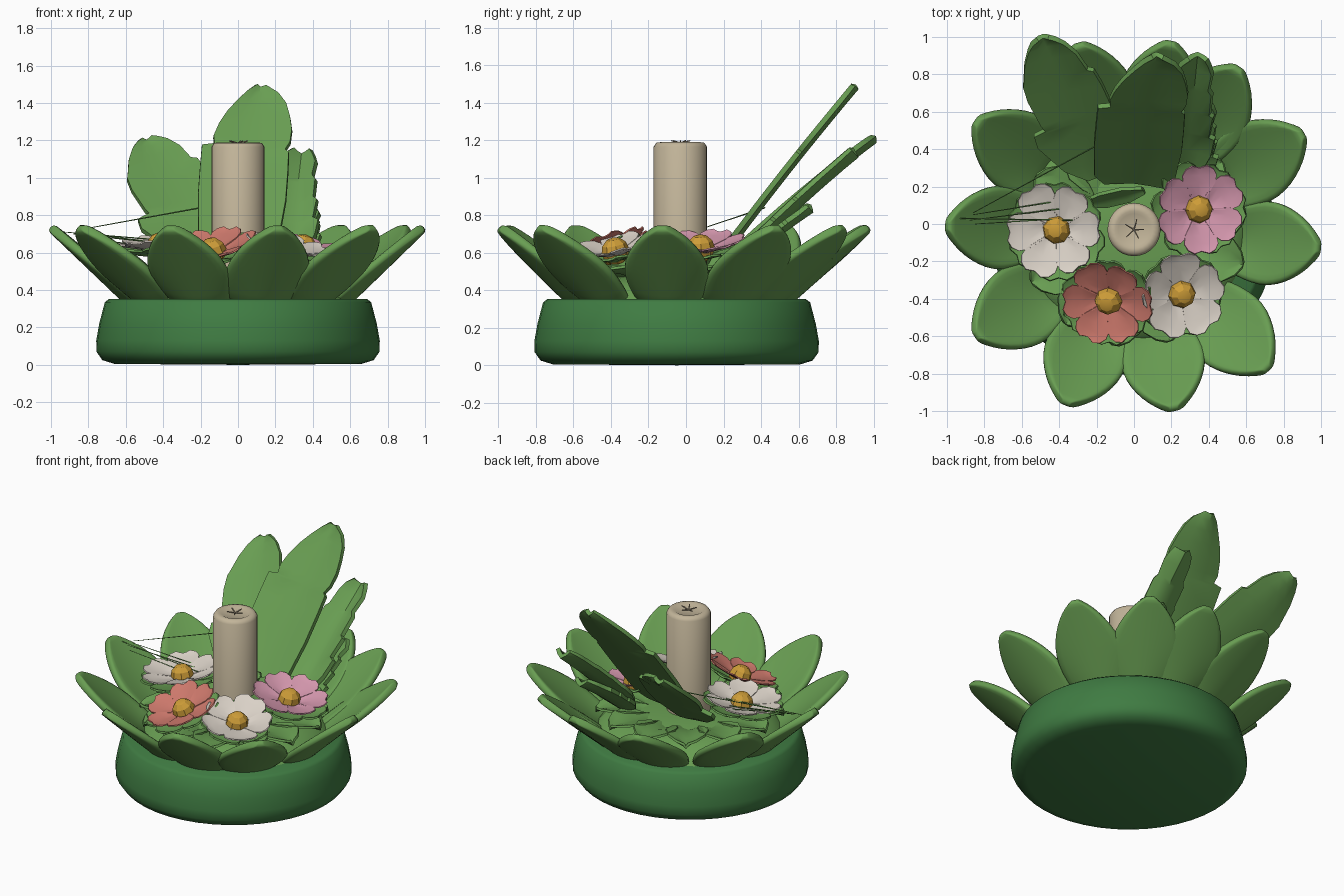
import bpy, bmesh, math, random
from mathutils import Vector, Matrix

random.seed(4)
cube = bpy.data.objects.get("Cube")
if cube:
    bpy.data.objects.remove(cube, do_unlink=True)


def material(name, rgb):
    m = bpy.data.materials.new(name)
    m.use_nodes = True
    m.diffuse_color = (*rgb, 1)
    m.node_tree.nodes["Principled BSDF"].inputs["Base Color"].default_value = (*rgb, 1)
    return m


base_green = material("base green", (.05, .20, .055))
leaf_green = material("leaf green", (.14, .34, .085))
wax = material("cream wax", (.54, .46, .32))
wick_brown = material("wick brown", (.40, .33, .23))
white = material("petal white", (.70, .64, .57))
pink = material("petal pink", (.66, .31, .42))
coral = material("petal coral", (.61, .19, .15))
gold = material("flower gold", (.62, .34, .04))


def finish(bm, name, mat, angle=40, soften=0):
    bmesh.ops.recalc_face_normals(bm, faces=bm.faces)
    me = bpy.data.meshes.new(name)
    bm.to_mesh(me)
    bm.free()
    me.materials.append(mat)
    me.shade_smooth()
    if not soften:
        me.set_sharp_from_angle(angle=math.radians(angle))
    ob = bpy.data.objects.new(name, me)
    bpy.context.collection.objects.link(ob)
    if soften:
        ob.modifiers.new("soften", 'SUBSURF').levels = soften
        ob.modifiers["soften"].render_levels = soften
    return ob


def add_sheet(bm, rows, thick):
    """Grid of points turned into a thin solid."""
    part = bmesh.new()
    vs = [[part.verts.new(p) for p in row] for row in rows]
    for a, b in zip(vs, vs[1:]):
        for i in range(len(a) - 1):
            part.faces.new((a[i], a[i + 1], b[i + 1], b[i]))
    part.normal_update()
    bmesh.ops.solidify(part, geom=part.faces[:], thickness=thick)
    tmp = bpy.data.meshes.new("sheet")
    part.to_mesh(tmp)
    part.free()
    bm.from_mesh(tmp)
    bpy.data.meshes.remove(tmp)


def lathe(name, profile, mat, centre, n=40, angle=40):
    bm = bmesh.new()
    vs = [bm.verts.new((r, 0, z)) for r, z in profile]
    edges = [bm.edges.new(p) for p in zip(vs, vs[1:])]
    bmesh.ops.spin(bm, geom=vs + edges, cent=(0, 0, 0), axis=(0, 0, 1),
                   angle=math.tau, steps=n)
    bmesh.ops.remove_doubles(bm, verts=bm.verts, dist=.0005)
    bmesh.ops.translate(bm, verts=bm.verts, vec=centre)
    return finish(bm, name, mat, angle)


def frame(origin, normal, spin=0):
    q = Vector(normal).to_track_quat('Z', 'Y').to_matrix().to_4x4()
    return Matrix.Translation(origin) @ q @ Matrix.Rotation(spin, 4, 'Z')


# Bowl, planting mound and candle
lathe("bowl_base", [(0, 0), (.66, .005), (.725, .025), (.757, .07), (.758, .13),
                    (.742, .22), (.712, .335), (.69, .352), (0, .352)],
      base_green, (0, -.05, 0), 44, 50)
lathe("planting_mound", [(.6, .35), (.54, .42), (.42, .46), (.2, .49), (0, .49)],
      leaf_green, (0, -.03, 0), 28)
lathe("candle", [(0, .4), (.142, .4), (.142, 1.165), (.128, 1.186), (.10, 1.19),
                 (.085, 1.182), (0, 1.178)], wax, (0, -.03, 0), 28, 50)

# Candle wick: short bent strands
for i in range(5):
    a = i * 1.3
    bm = bmesh.new()
    bmesh.ops.create_cone(bm, cap_ends=True, segments=6, radius1=.005, radius2=.003,
                          depth=.06, matrix=frame((.025 * math.cos(a), -.03 + .025 * math.sin(a), 1.19),
                                                  (math.cos(a), math.sin(a), .25)))
    finish(bm, f"wick_strand_{i + 1}", wick_brown)

# Ring of thick outer petals, rooted in the bowl and placed by tip position
tips = [(1.01, -.13), (.92, .49), (.57, .85), (.2, .99), (-.3, .98), (-.86, .56),
        (-1.02, -.01), (-.86, -.61), (-.37, -.98), (.22, -1.01), (.73, -.79)]
petal_shape = [(0, .18), (.18, .215), (.38, .238), (.54, .226), (.7, .188),
               (.84, .134), (.94, .075), (1, .02)]
for i, (x, y) in enumerate(tips):
    out = Vector((x, y + .04, 0))
    reach = out.length
    out.normalize()
    side = Vector((-out.y, out.x, 0))
    rows = []
    for t, w in petal_shape:
        r = .57 + (reach - .57) * t
        cup = .045 * (1 - t)
        rows.append([Vector((0, -.04, .285 + .435 * t + cup * s * s)) + out * (r - cup * s * s)
                     + side * w * s for s in (-1, -.8, -.4, 0, .4, .8, 1)])
    bm = bmesh.new()
    add_sheet(bm, rows, .05)
    finish(bm, f"outer_petal_{i + 1}", leaf_green, soften=1)


# Tall split leaves: rows are (distance along, left width, right width)
def tall_leaf(name, root, tip, shape, fold=.02, thick=.028):
    root, tip = Vector(root), Vector(tip)
    along = tip - root
    side = along.cross(Vector((0, -.77, .64))).normalized()
    up = side.cross(along).normalized()
    rows = []
    for t, l, r in shape:
        c = root + along * t + up * .008 * math.sin(t * math.pi)
        rows.append([c - side * l, c - side * l * .5 - up * fold * .6, c - up * fold,
                     c + side * r * .5 - up * fold * .6, c + side * r])
    bm = bmesh.new()
    add_sheet(bm, rows, thick)
    finish(bm, name, leaf_green, 35)


tall_leaf("tall_leaf_middle", (0, .2, .64), (.12, .88, 1.5),
          [(0, .16, .16), (.06, .22, .21), (.3, .25, .22), (.48, .26, .21), (.595, .265, .2),
           (.61, .2, .18), (.66, .21, .2), (.74, .19, .2), (.82, .155, .18), (.9, .105, .15),
           (.96, .06, .1), (1, .015, .03)])
tall_leaf("tall_leaf_right_hand", (-.15, .25, .62), (-.49, .98, 1.22),
          [(0, .1, .1), (.1, .2, .16), (.3, .28, .2), (.38, .27, .2), (.4, .2, .2), (.44, .21, .2),
           (.62, .22, .2), (.72, .21, .19), (.74, .2, .16), (.86, .15, .14), (.94, .1, .1),
           (.98, .06, .06), (1, .02, .03)])
frill = [(0, .08, .08), (.15, .13, .12), (.3, .14, .13), (.32, .13, .1), (.5, .14, .11),
         (.52, .13, .09), (.7, .13, .09), (.74, .11, .07), (.88, .1, .08), (.95, .08, .06), (1, .04, .04)]
tall_leaf("tall_leaf_left_hand", (.28, .28, .62), (.34, .87, 1.16), frill, .04)
tall_leaf("short_leaf_left_hand", (.3, .24, .55), (.36, .64, .86), frill, .03)

# Low foliage filling the space between flowers and petals
for i in range(13):
    a = i * math.tau / 13 + .2
    out, side = Vector((math.cos(a), math.sin(a), 0)), Vector((-math.sin(a), math.cos(a), 0))
    bm = bmesh.new()
    rows = []
    for t, w in [(0, .05), (.25, .11), (.5, .14), (.75, .12), (.92, .07), (1, .02)]:
        c = Vector((0, -.05, .46 + .06 * math.sin(t * 2.4))) + out * (.25 + .36 * t)
        rows.append([c + side * w * s - Vector((0, 0, .03 * (1 - abs(s)))) for s in (-1, -.5, 0, .5, 1)])
    add_sheet(bm, rows, .015)
    finish(bm, f"low_leaf_{i + 1}", leaf_green)


# Flowers: petals, green collar beneath, domed centre
def petal_ring(name, m, n, radius, mat, cup, thick, droop=0):
    shape = [(.05, .06), (.35, .24), (.6, .385), (.78, .41), (.92, .33), (1, .18)]
    bm = bmesh.new()
    for k in range(n):
        turn = Matrix.Rotation(k * math.tau / n, 4, 'Z')
        size = radius * random.uniform(.95, 1.07)
        rows = []
        for t, w in shape:
            row = []
            for s in (-1, -.5, 0, .5, 1):
                notch = .05 * (1 - abs(s)) if t == 1 else 0
                p = Vector(((t - notch) * size, w * s * size * 5.8 / n,
                            cup * t + .012 * s * s - droop))
                row.append(m @ turn @ p)
            rows.append(row)
        add_sheet(bm, rows, thick)
    finish(bm, name, mat)


flowers = [("pink_flower", (.34, .08, .59), (.22, -.06, 1), pink, 6, .245, .3),
           ("white_flower_right", (-.41, -.03, .60), (-.12, -.06, 1), white, 6, .25, .1),
           ("coral_flower", (-.13, -.40, .575), (-.2, -.36, 1), coral, 6, .235, .5),
           ("white_flower_front", (.25, -.37, .575), (.2, -.2, 1), white, 5, .22, .9)]
for name, pos, normal, mat, n, radius, spin in flowers:
    m = frame(pos, normal, spin)
    petal_ring(name + "_petals", m, n, radius, mat, .07, .008)
    petal_ring(name + "_collar", m @ Matrix.Rotation(math.pi / n, 4, 'Z'), n, radius * 1.04,
               leaf_green, .06, .012, .03)
    bm = bmesh.new()
    bmesh.ops.create_uvsphere(bm, u_segments=8, v_segments=6, radius=.075,
                              matrix=m @ Matrix.Translation((0, 0, .035)))
    finish(bm, name + "_centre", gold, 25)

# Fine blades of grass reaching to one side
blades = [((-.33, .02, .66), (-.93, .03, .71)), ((-.4, .08, .65), (-.88, .02, .70)),
          ((-.42, .12, .65), (-.86, .05, .71)), ((-.2, .42, .84), (-.86, .06, .72)),
          ((-.2, .04, .60), (-.85, .0, .68))]
for i, (a, b) in enumerate(blades):
    a, b = Vector(a), Vector(b)
    bm = bmesh.new()
    bmesh.ops.create_cone(bm, cap_ends=True, segments=4, radius1=.004, radius2=.002,
                          depth=(b - a).length, matrix=frame((a + b) / 2, b - a))
    finish(bm, f"grass_blade_{i + 1}", leaf_green)

# Leaf tucked behind the candle
tall_leaf("tucked_leaf", (-.25, .10, .56), (.05, .17, .68),
          [(0, .03, .03), (.3, .06, .05), (.7, .06, .05), (1, .02, .02)], .01, .02)
